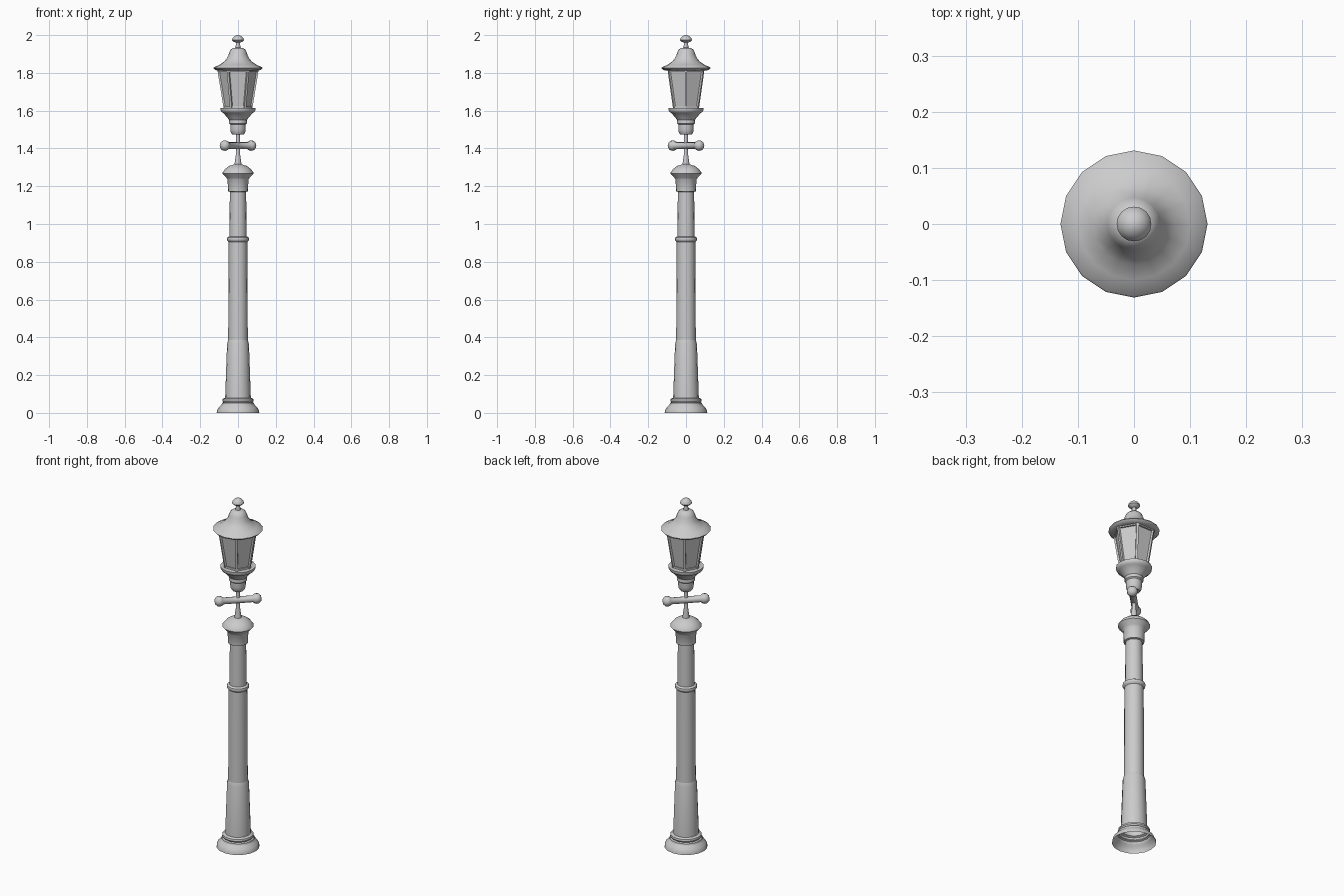
import bpy, bmesh, math
from mathutils import Matrix, Vector

cube = bpy.data.objects.get("Cube")
if cube:
    bpy.data.objects.remove(cube)

metal = bpy.data.materials.new("grey metal")
metal.use_nodes = True
grey = (0.6, 0.6, 0.6, 1)
metal.diffuse_color = grey
metal.node_tree.nodes["Principled BSDF"].inputs["Base Color"].default_value = grey


def finish(bm, name, angle=40):
    bmesh.ops.remove_doubles(bm, verts=bm.verts, dist=0.0002)
    bmesh.ops.recalc_face_normals(bm, faces=bm.faces)
    mesh = bpy.data.meshes.new(name)
    bm.to_mesh(mesh)
    bm.free()
    mesh.materials.append(metal)
    ob = bpy.data.objects.new(name, mesh)
    bpy.context.collection.objects.link(ob)
    bpy.ops.object.select_all(action="DESELECT")
    ob.select_set(True)
    bpy.context.view_layer.objects.active = ob
    bpy.ops.object.shade_smooth_by_angle(angle=math.radians(angle))
    return ob


def lathe(name, profile, sides=16, turn=0.0, angle=40):
    """Turn a (radius, height) profile around the z axis."""
    bm = bmesh.new()
    rings = []
    for r, z in profile:
        rings.append([bm.verts.new((r * math.cos(a), r * math.sin(a), z))
                      for a in (turn + math.tau * i / sides for i in range(sides))])
    for low, high in zip(rings, rings[1:]):
        for i in range(sides):
            j = (i + 1) % sides
            bm.faces.new((low[i], low[j], high[j], high[i]))
    return finish(bm, name, angle)


# Column: hollow foot, tapered shaft, ring and flared capital
lathe("foot", [(.113, 0), (.111, .012), (.103, .028), (.09, .04), (.086, .046),
               (.086, .052), (.078, .056), (.083, .064), (.081, .074), (.068, .08)])
lathe("lower_shaft", [(.068, .078), (.058, .365), (.052, .385)])
lathe("middle_shaft", [(.052, .385), (.049, .91)])
lathe("shaft_ring", [(.049, .905), (.057, .912), (.059, .92), (.057, .928), (.044, .936)])
lathe("upper_shaft", [(.046, .93), (.043, 1.175)])
lathe("capital", [(.043, 1.17), (.053, 1.173), (.055, 1.235), (.062, 1.245),
                  (.083, 1.268), (.081, 1.275), (.066, 1.293), (.045, 1.308),
                  (.016, 1.317), (0, 1.317)])
lathe("stem", [(.019, 1.31), (.016, 1.335), (.011, 1.37), (.01, 1.48)], 12)

# Ladder bar: a turned rod with rounded ends, laid on the diagonal
half = [(.018, 0), (.018, .077), (.024, .084), (.028, .096),
        (.026, .11), (.016, .121), (0, .124)]
bar = lathe("ladder_bar", [(r, -z) for r, z in reversed(half)] + half[1:], 12)
bar.data.transform(Matrix.Translation((0, 0, 1.415))
                   @ Vector((1, 1, 0)).to_track_quat("Z", "Y").to_matrix().to_4x4())

# Lantern
lathe("lantern_socket", [(0, 1.473), (.03, 1.473), (.038, 1.485), (.041, 1.5),
                         (.041, 1.527), (.048, 1.533), (.048, 1.545), (.046, 1.553)])
lathe("lantern_tray", [(.046, 1.55), (.058, 1.565), (.078, 1.588), (.086, 1.592),
                       (.092, 1.603), (.092, 1.613), (.07, 1.615), (0, 1.615)])
SIDES, TURN = 6, 0.0
lathe("lantern_glass", [(.068, 1.61), (.1, 1.82)], SIDES, TURN, 20)

# Frame: corner posts and rails leaning outwards with the glass
bm = bmesh.new()


def strut(a, b, width, depth):
    d = b - a
    out = ((a + b) / 2 * Vector((1, 1, 0))).normalized()
    side = d.cross(out).normalized()
    out = side.cross(d).normalized()
    rot = Matrix((side, out, d.normalized())).transposed().to_4x4()
    bmesh.ops.create_cube(bm, size=1, matrix=Matrix.Translation((a + b) / 2) @ rot
                          @ Matrix.Diagonal((width, depth, d.length, 1)))


def corner(i, r, z):
    a = TURN + math.tau * i / SIDES
    return Vector((r * math.cos(a), r * math.sin(a), z))


for i in range(SIDES):
    strut(corner(i, .071, 1.612), corner(i, .104, 1.815), .012, .01)
    strut(corner(i, .072, 1.62), corner(i + 1, .072, 1.62), .01, .01)
    strut(corner(i, .102, 1.81), corner(i + 1, .102, 1.81), .01, .01)
finish(bm, "lantern_frame", 20)

# Roof and finial
lathe("roof", [(0, 1.812), (.105, 1.812), (.122, 1.816), (.131, 1.825), (.128, 1.83),
               (.1, 1.842), (.073, 1.86), (.056, 1.882), (.047, 1.905),
               (.04, 1.922), (.028, 1.931), (.012, 1.934)])
lathe("finial", [(.013, 1.93), (.011, 1.96), (.022, 1.964), (.031, 1.973), (.029, 1.982),
                 (.021, 1.992), (.01, 1.999), (0, 2)])
